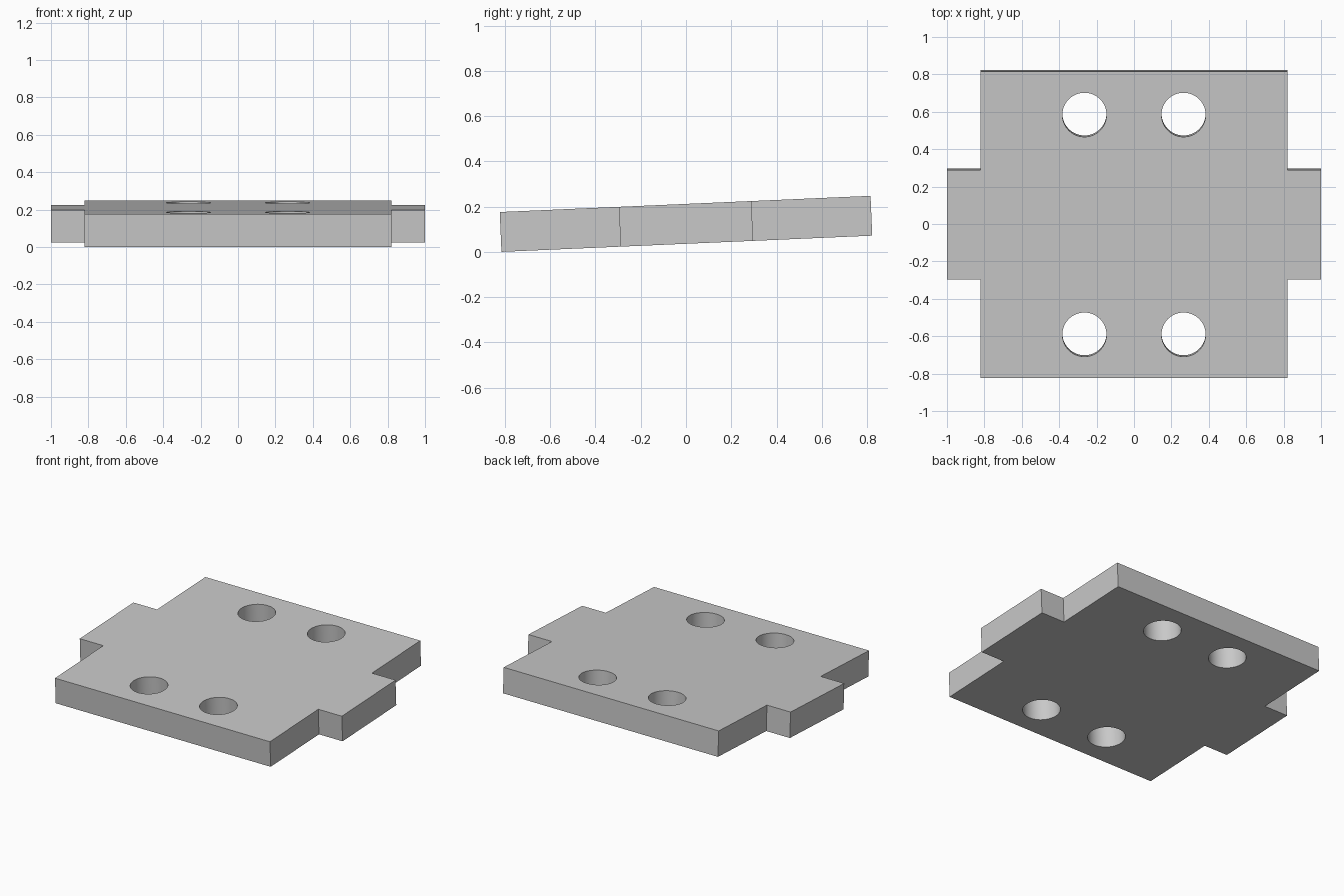
import bpy, bmesh, math
from mathutils import Vector

cube = bpy.data.objects.get("Cube")
if cube:
    bpy.data.objects.remove(cube, do_unlink=True)

HALF_WIDTH, HALF_LENGTH, THICK = 0.82, 0.82, 0.176
TAB_REACH, TAB_HALF = 1.0, 0.293
HOLE_X, HOLE_Y, HOLE_R, SIDES = 0.265, 0.588, 0.118, 64
TILT = math.radians(2.5)

# Plain grey material
grey = bpy.data.materials.new("plain_grey")
grey.use_nodes = True
colour = (0.58, 0.58, 0.58, 1)
grey.diffuse_color = colour
grey.node_tree.nodes["Principled BSDF"].inputs["Base Color"].default_value = colour

bm = bmesh.new()


def add_loop(points):
    """Closed ring of edges lying on the underside of the plate."""
    verts = [bm.verts.new((x, y, -THICK / 2)) for x, y in points]
    return [bm.edges.new((a, b)) for a, b in zip(verts, verts[1:] + verts[:1])]


# Plate outline with a tab on each side
right_side = [(HALF_WIDTH, -HALF_LENGTH), (HALF_WIDTH, -TAB_HALF),
              (TAB_REACH, -TAB_HALF), (TAB_REACH, TAB_HALF),
              (HALF_WIDTH, TAB_HALF), (HALF_WIDTH, HALF_LENGTH)]
edges = add_loop(right_side + [(-x, y) for x, y in reversed(right_side)])

# Four round through holes
for sx in (-1, 1):
    for sy in (-1, 1):
        angles = [2 * math.pi * i / SIDES for i in range(SIDES)]
        edges += add_loop([(sx * HOLE_X + HOLE_R * math.cos(a),
                            sy * HOLE_Y + HOLE_R * math.sin(a)) for a in angles])

# Fill around the holes and extrude to full thickness
bmesh.ops.triangle_fill(bm, edges=edges, use_beauty=True, normal=Vector((0, 0, -1)))
result = bmesh.ops.extrude_face_region(bm, geom=bm.faces[:], use_keep_orig=True)
top = [v for v in result["geom"] if isinstance(v, bmesh.types.BMVert)]
bmesh.ops.translate(bm, verts=top, vec=(0, 0, THICK))
bmesh.ops.recalc_face_normals(bm, faces=bm.faces[:])

mesh = bpy.data.meshes.new("mounting_plate")
bm.to_mesh(mesh)
bm.free()
mesh.materials.append(grey)

# Tilted plate resting on its front lower edge
plate = bpy.data.objects.new("mounting_plate", mesh)
bpy.context.collection.objects.link(plate)
plate.rotation_euler.x = TILT
plate.location.z = HALF_LENGTH * math.sin(TILT) + THICK / 2 * math.cos(TILT)

bpy.ops.object.select_all(action='DESELECT')
plate.select_set(True)
bpy.context.view_layer.objects.active = plate
bpy.ops.object.shade_smooth_by_angle(angle=math.radians(30))
